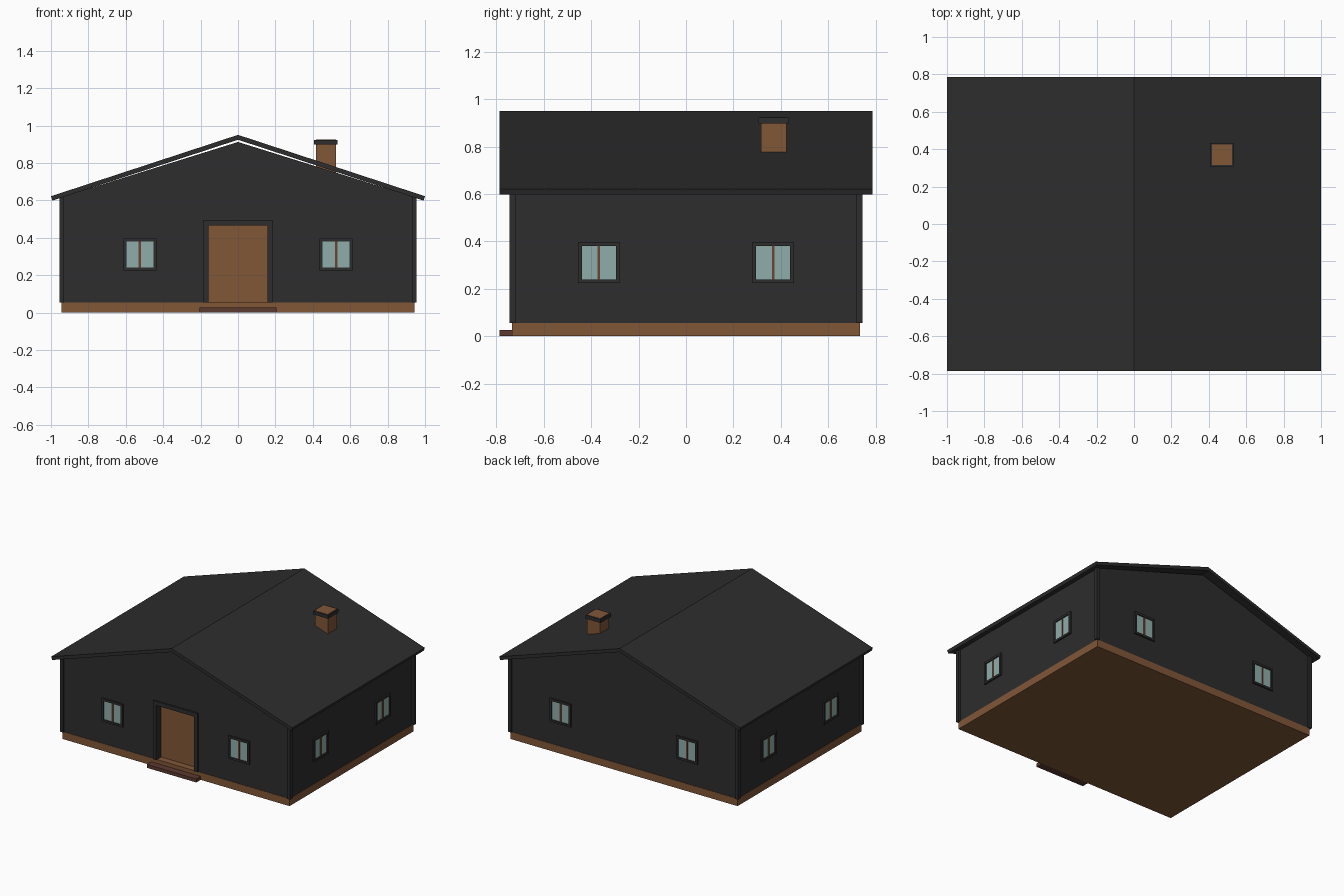
import bpy, bmesh, math
from mathutils import Matrix, Vector

if "Cube" in bpy.data.objects:
    bpy.data.objects.remove(bpy.data.objects["Cube"])


def material(name, r, g, b):
    m = bpy.data.materials.new(name)
    m.diffuse_color = (r, g, b, 1)
    m.use_nodes = True
    m.node_tree.nodes["Principled BSDF"].inputs["Base Color"].default_value = m.diffuse_color
    return m


DARK = material("charcoal", 0.026, 0.026, 0.026)
BROWN = material("warm brown", 0.22, 0.095, 0.039)
STEP = material("dark brown", 0.105, 0.042, 0.028)
BAR = material("window bar brown", 0.14, 0.06, 0.033)
GLASS = material("pale teal glass", 0.28, 0.42, 0.40)


def finish(name, bm, mat, turn=0):
    bm.transform(Matrix.Rotation(turn, 4, 'Z'))
    bmesh.ops.recalc_face_normals(bm, faces=bm.faces)
    me = bpy.data.meshes.new(name)
    bm.to_mesh(me)
    bm.free()
    me.materials.append(mat)
    ob = bpy.data.objects.new(name, me)
    bpy.context.collection.objects.link(ob)
    return ob


def boxes(name, spans, mat, turn=0):
    """Each span is (x0, x1, y0, y1, z0, z1)."""
    bm = bmesh.new()
    for x0, x1, y0, y1, z0, z1 in spans:
        m = Matrix.Translation(((x0 + x1) / 2, (y0 + y1) / 2, (z0 + z1) / 2))
        m = m @ Matrix.Diagonal((x1 - x0, y1 - y0, z1 - z0, 1))
        bmesh.ops.create_cube(bm, size=1, matrix=m)
    return finish(name, bm, mat, turn)


def prism(name, outline, y0, y1, mat):
    """Extrude an x-z outline from y0 to y1."""
    bm = bmesh.new()
    face = bm.faces.new([bm.verts.new((x, y0, z)) for x, z in outline])
    new = bmesh.ops.extrude_face_region(bm, geom=[face])["geom"]
    verts = [v for v in new if isinstance(v, bmesh.types.BMVert)]
    bmesh.ops.translate(bm, verts=verts, vec=Vector((0, y1 - y0, 0)))
    return finish(name, bm, mat)


WX, WY, BASE = 0.94, 0.732, 0.055

# foundation and front step
boxes("foundation", [(-0.943, 0.943, -0.735, 0.735, 0, BASE)], BROWN)
boxes("front_step", [(-0.205, 0.205, -0.787, -0.73, 0, 0.026)], STEP)

# gabled walls, with a doorway notch in the front layer
gable = [(WX, BASE), (WX, 0.618), (0, 0.912), (-WX, 0.618), (-WX, BASE)]
notch = [(-0.158, BASE), (-0.158, 0.465), (0.158, 0.465), (0.158, BASE)]
prism("walls", gable, -0.68, WY, DARK)
prism("front_wall", gable + notch, -WY, -0.68, DARK)

# door and its frame
boxes("door", [(-0.158, 0.158, -0.685, -0.675, BASE, 0.465)], BROWN)
boxes("door_frame", [(-0.185, -0.158, -0.745, -0.70, BASE, 0.495),
                     (0.158, 0.185, -0.745, -0.70, BASE, 0.495),
                     (-0.158, 0.158, -0.745, -0.70, 0.465, 0.495)], DARK)

# corner boards
for sx in (-1, 1):
    for sy in (-1, 1):
        x, y = sorted((sx * 0.93, sx * 0.955)), sorted((sy * 0.72, sy * 0.745))
        boxes("corner_board", [(*x, *y, BASE, 0.617)], DARK)

# roof with two pitched slabs
prism("roof", [(0, 0.95), (1, 0.622), (0.992, 0.599), (0, 0.924),
               (-0.992, 0.599), (-1, 0.622)], -0.787, 0.787, DARK)


# windows, built facing front and turned to each wall
def window(u, wall, turn):
    z0, z1, o, g = 0.225, 0.397, 0.088, 0.072
    a, b = -wall - 0.012, -wall + 0.01
    boxes("window_frame", [(u - o, u - g, a, b, z0, z1), (u + g, u + o, a, b, z0, z1),
                           (u - g, u + g, a, b, z0, 0.24),
                           (u - g, u + g, a, b, 0.38, z1)], DARK, turn)
    boxes("window_glass", [(u - g, u + g, -wall - 0.004, b, 0.24, 0.38)], GLASS, turn)
    boxes("window_bar", [(u - 0.006, u + 0.006, -wall - 0.009, b, 0.24, 0.38)], BAR, turn)


for i in range(4):
    offset, wall = ((0.525, WY), (0.368, WX))[i % 2]
    for s in (-1, 1):
        window(s * offset, wall, i * math.pi / 2)

# chimney with a cap and a brown top
cx, cy = 0.47, 0.37
boxes("chimney", [(cx - 0.054, cx + 0.054, cy - 0.054, cy + 0.054, 0.74, 0.90)], BROWN)
boxes("chimney_cap", [(cx - 0.063, cx + 0.063, cy - 0.063, cy + 0.063, 0.898, 0.923)], DARK)
boxes("chimney_top", [(cx - 0.054, cx + 0.054, cy - 0.054, cy + 0.054, 0.92, 0.925)], BROWN)
